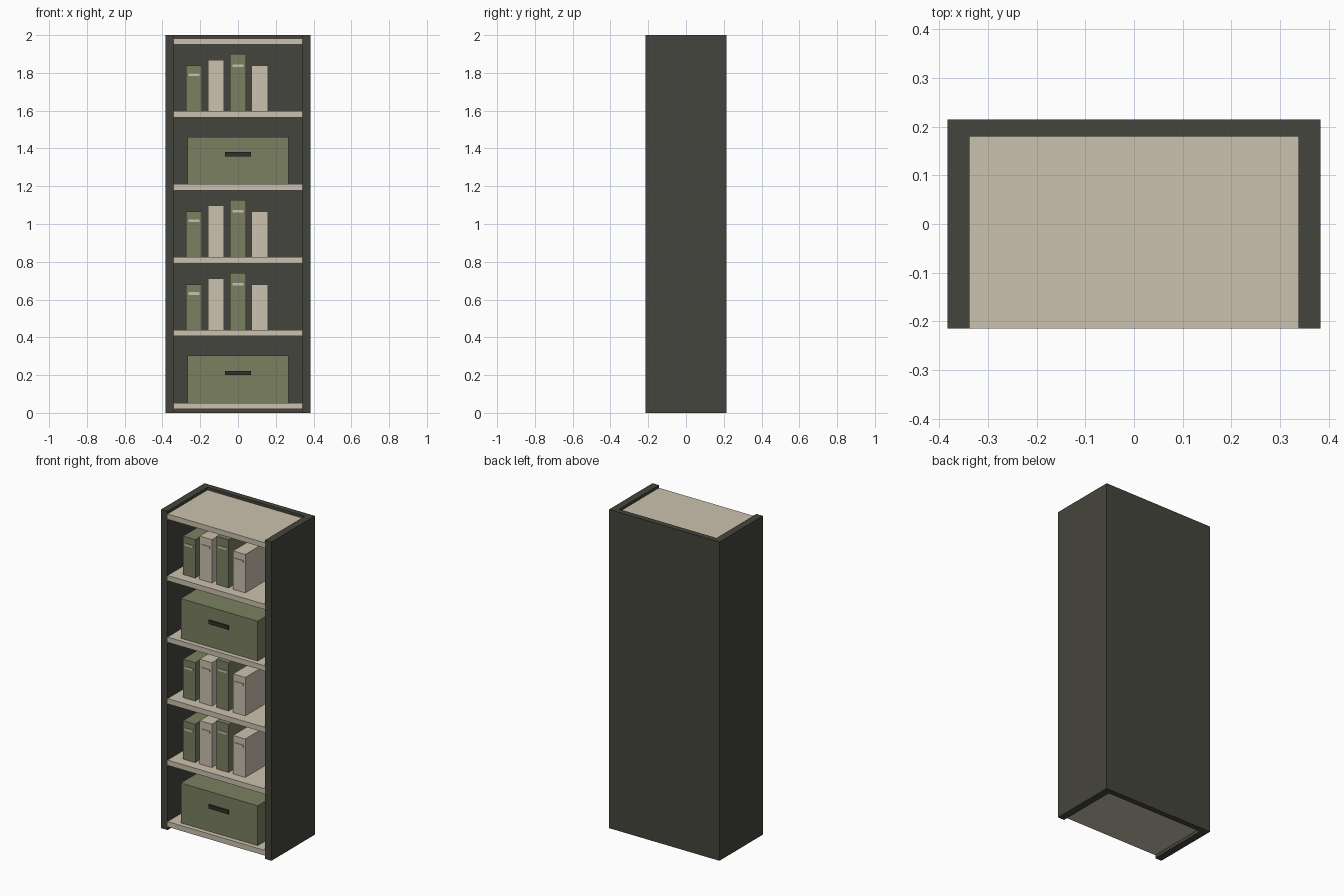
import bpy

if "Cube" in bpy.data.objects:
    bpy.data.objects.remove(bpy.data.objects["Cube"])


def material(name, rgb):
    m = bpy.data.materials.new(name)
    m.diffuse_color = (*rgb, 1)
    m.use_nodes = True
    m.node_tree.nodes["Principled BSDF"].inputs["Base Color"].default_value = m.diffuse_color
    return m


DARK = material("dark_frame", (0.06, 0.06, 0.047))
BEIGE = material("beige", (0.60, 0.54, 0.43))
GREEN = material("green", (0.195, 0.216, 0.117))
BLACK = material("handle_dark", (0.03, 0.03, 0.024))


def box(name, x, y, z, mat):
    """Box from (min, max) ranges on each axis."""
    bpy.ops.mesh.primitive_cube_add(
        size=1, location=[(a + b) / 2 for a, b in (x, y, z)])
    ob = bpy.context.object
    ob.name = name
    ob.scale = [b - a for a, b in (x, y, z)]
    bpy.ops.object.transform_apply(location=False, rotation=False, scale=True)
    ob.data.materials.append(mat)
    return ob


W, D, IN, BACK = 0.383, 0.215, 0.338, 0.18
THICK, STEP, FIRST_TOP = 0.033, 0.386, 0.053

# Frame: two sides and a back panel
box("left_side", (-W, -IN), (-D, D), (0, 2), DARK)
box("right_side", (IN, W), (-D, D), (0, 2), DARK)
box("back_panel", (-IN, IN), (BACK, D), (0, 2), DARK)

# Shelves, including base and top
tops = [FIRST_TOP + STEP * i for i in range(6)]
for i, z in enumerate(tops):
    box(f"shelf_{i + 1}", (-IN, IN), (-D, BACK), (z - THICK, z), BEIGE)


def storage_box(n, z):
    front = -0.186
    box(f"storage_box_{n}", (-0.267, 0.267), (front, 0.16), (z, z + 0.25), GREEN)
    box(f"box_handle_{n}", (-0.069, 0.069), (front - 0.01, front + 0.005),
        (z + 0.147, z + 0.17), BLACK)


def binder_row(n, z):
    front = -0.153
    for i, h in enumerate((0.241, 0.272, 0.302, 0.241)):
        x = -0.232 + 0.1157 * i
        box(f"binder_{n}_{i + 1}", (x - 0.0425, x + 0.0425), (front, 0.13),
            (z, z + h), BEIGE if i % 2 else GREEN)
        zl = z + h * 0.8
        box(f"binder_label_{n}_{i + 1}", (x - 0.029, x + 0.029),
            (front - 0.004, front + 0.004), (zl - 0.007, zl + 0.007), BEIGE)


# Contents of each bay, bottom to top
for n, fill in enumerate((storage_box, binder_row, binder_row,
                          storage_box, binder_row)):
    fill(n + 1, tops[n])
